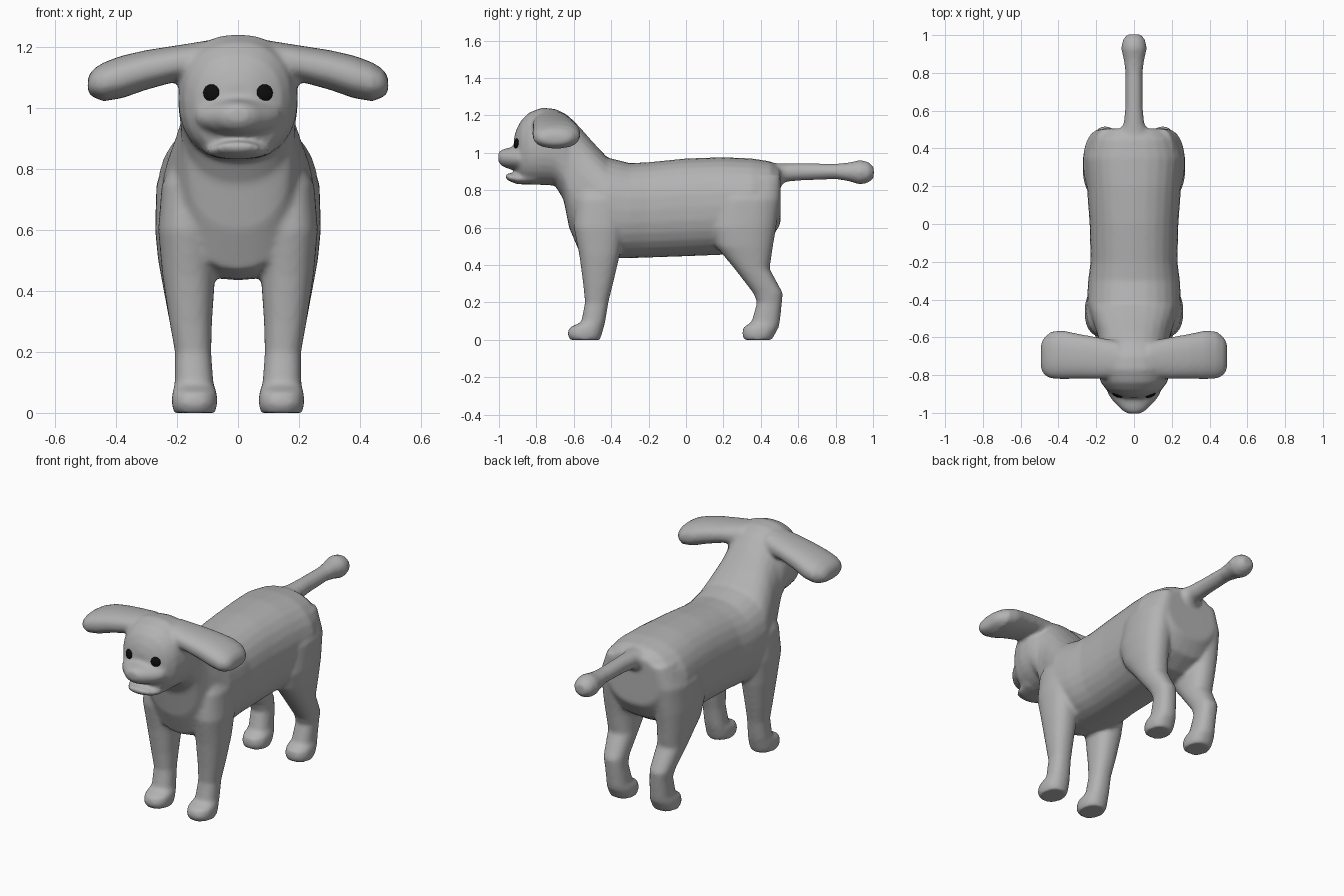
import bpy, bmesh, math
from mathutils import Vector


def material(name, rgb):
    m = bpy.data.materials.new(name)
    m.diffuse_color = (*rgb, 1)
    return m


FUR = material("grey fur", (0.45, 0.45, 0.45))
BLACK = material("eye black", (0.004, 0.004, 0.004))


def loft(bm, axis, sections, power=2.3, sides=28, flip=1):
    """Skin rounded rings (pos, a0, a1, b0, b1) along an axis and cap both ends."""
    others = [i for i in range(3) if i != axis]
    rings = []
    for pos, a0, a1, b0, b1 in sections:
        ring = []
        for i in range(sides):
            t = 2 * math.pi * i / sides
            c, s = math.cos(t), math.sin(t)
            u = math.copysign(abs(c) ** (2 / power), c)
            v = math.copysign(abs(s) ** (2 / power), s)
            p = [0, 0, 0]
            p[axis] = pos
            p[others[0]] = (a0 + a1) / 2 + u * (a1 - a0) / 2
            p[others[1]] = (b0 + b1) / 2 + v * (b1 - b0) / 2
            p[0] *= flip
            ring.append(bm.verts.new(p))
        rings.append(ring)
    faces = [bm.faces.new(rings[0]), bm.faces.new(rings[-1])]
    for r, q in zip(rings, rings[1:]):
        for i in range(sides):
            j = (i + 1) % sides
            faces.append(bm.faces.new((r[i], r[j], q[j], q[i])))
    bmesh.ops.recalc_face_normals(bm, faces=faces)


def along_y(bm, rows, power=2.3):
    """Symmetric loft from rows of (y, top, bottom, half width)."""
    loft(bm, 1, [(y, -w, w, b, t) for y, t, b, w in rows], power)


bm = bmesh.new()

# Head, neck and torso
along_y(bm, [
    (-0.92, 1.08, 0.95, 0.05), (-0.905, 1.13, 0.88, 0.10), (-0.88, 1.175, 0.845, 0.145),
    (-0.84, 1.215, 0.832, 0.175), (-0.77, 1.242, 0.828, 0.195), (-0.70, 1.235, 0.825, 0.197),
    (-0.655, 1.215, 0.75, 0.19), (-0.625, 1.195, 0.60, 0.185), (-0.57, 1.14, 0.47, 0.20),
    (-0.50, 1.06, 0.44, 0.225), (-0.42, 0.975, 0.435, 0.25), (-0.30, 0.945, 0.437, 0.243),
    (-0.20, 0.95, 0.44, 0.23), (0.0, 0.97, 0.447, 0.235), (0.20, 0.977, 0.455, 0.25),
    (0.35, 0.97, 0.47, 0.265), (0.45, 0.955, 0.53, 0.235), (0.505, 0.92, 0.62, 0.17)])

# Snout and lower lip
along_y(bm, [(-1.004, 1.0, 0.955, 0.035), (-0.985, 1.018, 0.928, 0.065),
             (-0.94, 1.028, 0.912, 0.11), (-0.90, 1.04, 0.905, 0.14), (-0.80, 1.03, 0.92, 0.14)], 2.0)
along_y(bm, [(-0.967, 0.889, 0.868, 0.03), (-0.95, 0.89, 0.85, 0.065),
             (-0.90, 0.89, 0.832, 0.10), (-0.80, 0.90, 0.83, 0.12)], 2.0)

# Tail
along_y(bm, [(0.42, 0.95, 0.74, 0.14), (0.485, 0.945, 0.80, 0.085), (0.53, 0.945, 0.845, 0.055),
             (0.62, 0.945, 0.852, 0.046), (0.80, 0.942, 0.86, 0.045), (0.87, 0.948, 0.848, 0.055),
             (0.93, 0.962, 0.83, 0.068), (0.975, 0.952, 0.84, 0.06), (1.004, 0.925, 0.865, 0.035)], 2.0)

FRONT_LEG = [
    (0.0, 0.075, 0.21, -0.62, -0.46), (0.03, 0.067, 0.218, -0.635, -0.45),
    (0.065, 0.069, 0.216, -0.625, -0.44), (0.095, 0.08, 0.208, -0.56, -0.432),
    (0.20, 0.088, 0.207, -0.54, -0.415), (0.30, 0.085, 0.225, -0.55, -0.39),
    (0.45, 0.075, 0.248, -0.57, -0.355), (0.60, 0.07, 0.262, -0.60, -0.33),
    (0.75, 0.07, 0.25, -0.59, -0.33), (0.87, 0.09, 0.19, -0.55, -0.36)]
HIND_LEG = [
    (0.0, 0.075, 0.21, 0.31, 0.46), (0.03, 0.067, 0.218, 0.30, 0.475),
    (0.065, 0.069, 0.216, 0.305, 0.495), (0.095, 0.08, 0.206, 0.35, 0.502),
    (0.20, 0.09, 0.207, 0.38, 0.513), (0.25, 0.09, 0.216, 0.36, 0.518),
    (0.38, 0.085, 0.24, 0.26, 0.447), (0.50, 0.08, 0.262, 0.16, 0.465),
    (0.60, 0.07, 0.272, 0.125, 0.482), (0.75, 0.06, 0.268, 0.15, 0.505),
    (0.88, 0.08, 0.21, 0.22, 0.505)]
EAR = [
    (0.08, -0.82, -0.62, 1.08, 1.225), (0.19, -0.82, -0.60, 1.09, 1.207),
    (0.30, -0.82, -0.58, 1.06, 1.19), (0.38, -0.822, -0.563, 1.032, 1.172),
    (0.44, -0.818, -0.57, 1.022, 1.15), (0.475, -0.80, -0.60, 1.035, 1.128),
    (0.493, -0.77, -0.63, 1.05, 1.10)]

# Legs and ears on both sides
for side in (1, -1):
    loft(bm, 2, FRONT_LEG, flip=side)
    loft(bm, 2, HIND_LEG, flip=side)
    loft(bm, 0, EAR, flip=side)

mesh = bpy.data.meshes.new("dog_body")
bm.to_mesh(mesh)
bm.free()
mesh.materials.append(FUR)
dog = bpy.data.objects.new("dog_body", mesh)
bpy.context.collection.objects.link(dog)

# Fuse all parts into one soft skin
bpy.context.view_layer.objects.active = dog
dog.select_set(True)
fuse = dog.modifiers.new("fuse", 'REMESH')
fuse.mode = 'VOXEL'
fuse.voxel_size = 0.011
fuse.use_smooth_shade = True
soft = dog.modifiers.new("soften", 'SMOOTH')
soft.factor = 0.5
soft.iterations = 7
for name in ("fuse", "soften"):
    bpy.ops.object.modifier_apply(modifier=name)
bpy.ops.object.shade_smooth()
bpy.context.view_layer.update()

# Eyes: thin domes resting on the face
for side, name in ((1, "left_eye"), (-1, "right_eye")):
    hit, spot, normal, _ = dog.ray_cast(Vector((0.088 * side, -2, 1.05)), Vector((0, 1, 0)))
    if not hit:
        spot, normal = Vector((0.088 * side, -0.9, 1.05)), Vector((0.4 * side, -0.9, 0.1))
    bpy.ops.mesh.primitive_uv_sphere_add(segments=16, ring_count=8, radius=1, location=spot)
    eye = bpy.context.object
    eye.name = name
    eye.scale = (0.028, 0.028, 0.010)
    eye.rotation_euler = normal.to_track_quat('Z', 'Y').to_euler()
    eye.data.materials.append(BLACK)
    bpy.ops.object.shade_smooth()
